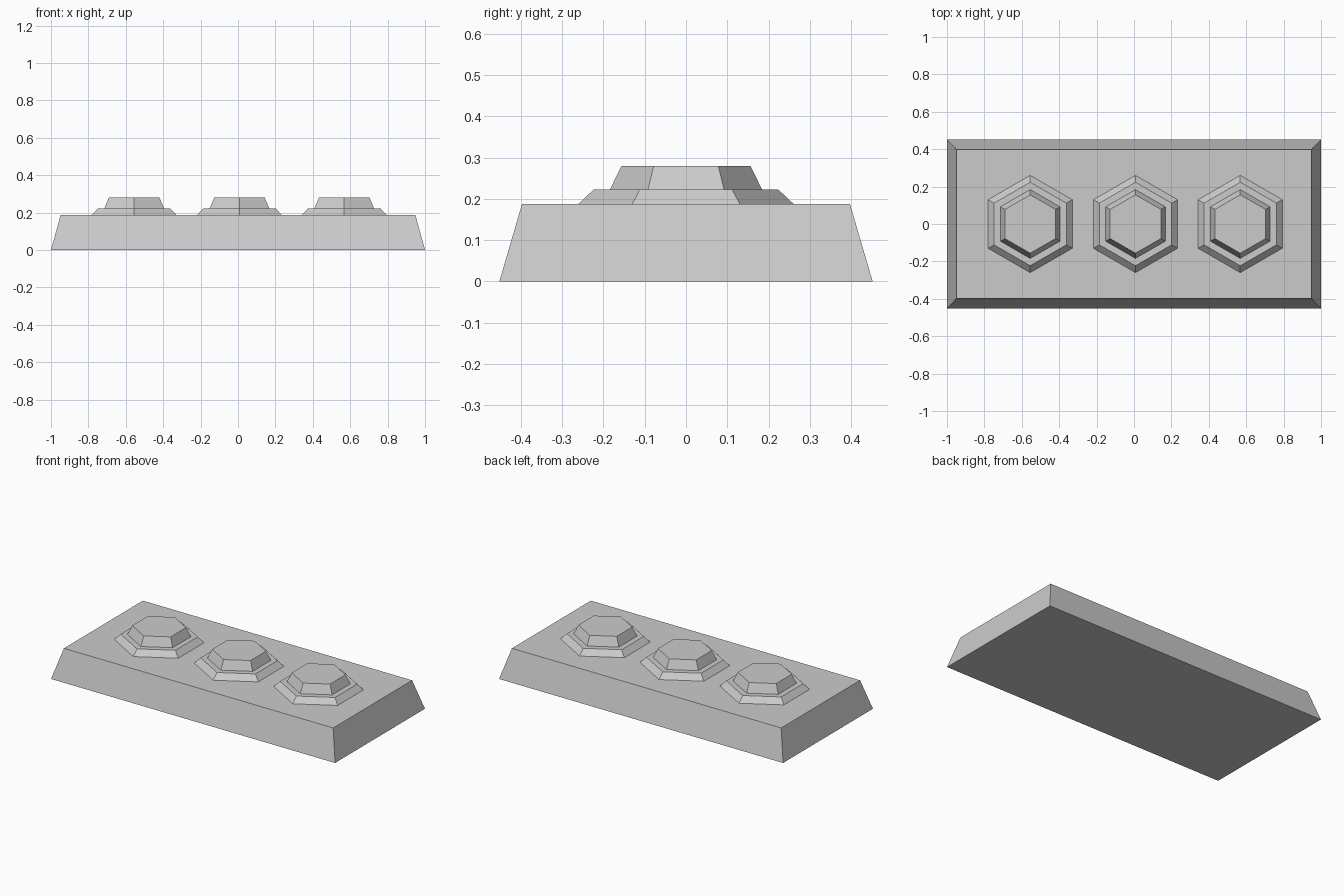
import bpy
import bmesh
import math

cube = bpy.data.objects.get("Cube")
if cube:
    bpy.data.objects.remove(cube, do_unlink=True)

grey = bpy.data.materials.new("light_grey")
grey.use_nodes = True
grey.diffuse_color = (0.6, 0.6, 0.6, 1)
grey.node_tree.nodes["Principled BSDF"].inputs["Base Color"].default_value = (0.6, 0.6, 0.6, 1)


def rectangle(half_x, half_y):
    return [(-half_x, -half_y), (half_x, -half_y), (half_x, half_y), (-half_x, half_y)]


def hexagon(radius):
    # Corners point to the front and back
    angles = [math.radians(30 + 60 * i) for i in range(6)]
    return [(radius * math.cos(a), radius * math.sin(a)) for a in angles]


def stacked_solid(name, layers, x=0):
    """Join outlines at rising heights into one closed, flat-faced solid."""
    bm = bmesh.new()
    rings = [[bm.verts.new((px, py, z)) for px, py in outline] for outline, z in layers]
    for low, high in zip(rings, rings[1:]):
        n = len(low)
        for i in range(n):
            j = (i + 1) % n
            bm.faces.new((low[i], low[j], high[j], high[i]))
    bm.faces.new(rings[0][::-1])
    bm.faces.new(rings[-1])
    bmesh.ops.recalc_face_normals(bm, faces=bm.faces)
    mesh = bpy.data.meshes.new(name)
    bm.to_mesh(mesh)
    bm.free()
    mesh.materials.append(grey)
    obj = bpy.data.objects.new(name, mesh)
    obj.location.x = x
    bpy.context.collection.objects.link(obj)
    return obj


# Tapered base block
BASE_TOP = 0.188
stacked_solid("base_block", [(rectangle(1, 0.452), 0), (rectangle(0.948, 0.397), BASE_TOP)])

# Three stepped hexagonal studs: flared foot, flat ledge, tapered cap
stud_profile = [(0.26, BASE_TOP), (0.223, 0.223), (0.184, 0.223), (0.156, 0.28)]
for side, x in (("right", -0.555), ("middle", 0.008), ("left", 0.568)):
    stacked_solid(side + "_stud", [(hexagon(r), z) for r, z in stud_profile], x)
